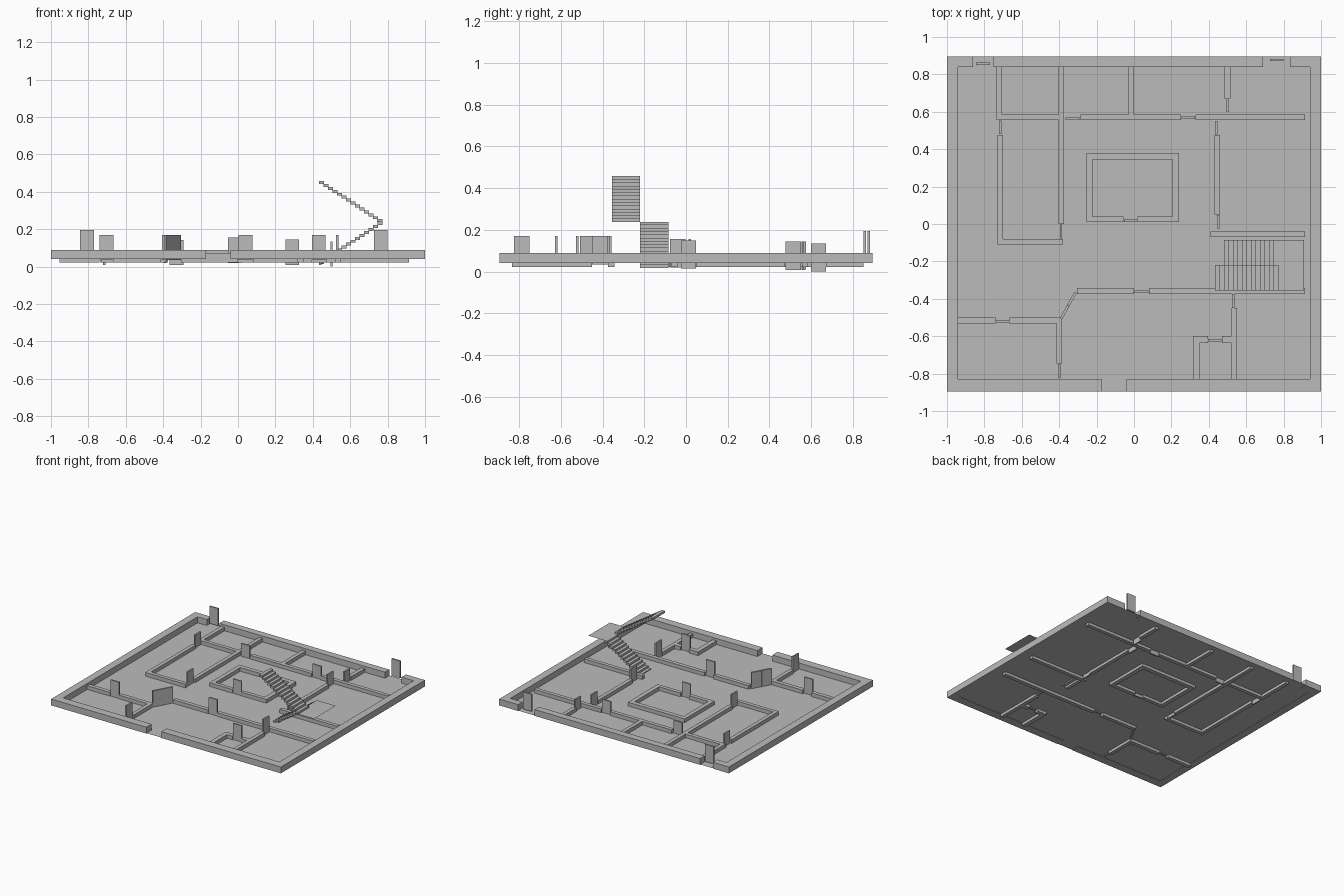
import bpy, bmesh, math
from mathutils import Matrix, Vector

grey = bpy.data.materials.new("plain grey")
grey.diffuse_color = (0.5, 0.5, 0.5, 1)


def finish(name, bm):
    me = bpy.data.meshes.new(name)
    bm.to_mesh(me)
    bm.free()
    me.materials.append(grey)
    ob = bpy.data.objects.new(name, me)
    bpy.context.collection.objects.link(ob)
    return ob


def add_box(bm, x0, x1, y0, y1, z0, z1):
    m = Matrix.Translation(((x0 + x1) / 2, (y0 + y1) / 2, (z0 + z1) / 2))
    bmesh.ops.create_cube(bm, size=1, matrix=m @ Matrix.Diagonal((x1 - x0, y1 - y0, z1 - z0, 1)))


def boxes(name, rects, z0, z1):
    bm = bmesh.new()
    for r in rects:
        add_box(bm, *r, z0, z1)
    return finish(name, bm)


def sheet(name, x0, x1, y0, y1, z):
    bm = bmesh.new()
    bm.faces.new([bm.verts.new(p) for p in ((x0, y0, z), (x1, y0, z), (x1, y1, z), (x0, y1, z))])
    return finish(name, bm)


def extruded(name, outline, z0, z1):
    bm = bmesh.new()
    face = bm.faces.new([bm.verts.new((x, y, z0)) for x, y in outline])
    top = bmesh.ops.extrude_face_region(bm, geom=[face])["geom"]
    bmesh.ops.translate(bm, vec=(0, 0, z1 - z0), verts=[v for v in top if isinstance(v, bmesh.types.BMVert)])
    bmesh.ops.recalc_face_normals(bm, faces=bm.faces)
    return finish(name, bm)


# Floor sheet
sheet("floor", -1, 1, -0.895, 0.895, 0.043)

# Outer walls: three runs separated by the entrance and two rear openings
Y, N, S = 0.895, 0.84, -0.83
extruded("outer_wall_left", [(-0.17, -Y), (-0.17, S), (-0.94, S), (-0.94, N), (-0.86, N),
                             (-0.86, Y), (-1, Y), (-1, -Y)], 0.04, 0.09)
extruded("outer_wall_right", [(-0.04, -Y), (1, -Y), (1, Y), (0.835, Y), (0.835, N),
                              (0.94, N), (0.94, S), (-0.04, S)], 0.04, 0.09)
extruded("outer_wall_back", [(-0.75, N), (0.69, N), (0.69, Y), (-0.75, Y)], 0.04, 0.09)

# Room walls, each given as x0, x1, y0, y1
ZB, ZT = 0.022, 0.072
boxes("rear_room_walls", [
    (-0.735, -0.405, 0.555, 0.585), (-0.285, 0.25, 0.555, 0.585), (0.33, 0.915, 0.555, 0.585),
    (-0.735, -0.705, 0.585, 0.85), (-0.03, 0.0, 0.585, 0.85), (0.485, 0.515, 0.67, 0.85)], ZB, ZT)
boxes("left_room_walls", [
    (-0.73, -0.70, -0.11, 0.475), (-0.70, -0.38, -0.11, -0.08), (-0.405, -0.375, 0.0, 0.85)], ZB, ZT)
boxes("right_room_walls", [
    (0.43, 0.46, 0.05, 0.475), (0.41, 0.915, -0.07, -0.04)], ZB, ZT)
boxes("courtyard_walls", [
    (-0.255, -0.222, 0.01, 0.38), (0.205, 0.24, 0.01, 0.38), (-0.222, 0.205, 0.345, 0.38),
    (-0.222, -0.055, 0.01, 0.04), (0.02, 0.205, 0.01, 0.04)], ZB, ZT)
boxes("front_room_walls", [
    (-0.305, 0.0, -0.373, -0.342), (0.08, 0.915, -0.373, -0.342),
    (-0.955, -0.74, -0.532, -0.50), (-0.665, -0.385, -0.532, -0.50), (-0.415, -0.385, -0.745, -0.532),
    (0.52, 0.55, -0.835, -0.45), (0.315, 0.35, -0.835, -0.60),
    (0.35, 0.395, -0.635, -0.60), (0.47, 0.52, -0.635, -0.60)], ZB, ZT)

# Doors: centre x, centre y, top height, turn in degrees
for i, (x, y, top, turn) in enumerate([
        (-0.807, 0.857, 0.195, 0), (0.763, 0.877, 0.195, 0), (-0.703, -0.522, 0.17, 0),
        (-0.4, -0.787, 0.17, 90), (-0.328, 0.563, 0.143, 0), (-0.017, 0.018, 0.155, 0),
        (0.04, -0.362, 0.17, 0), (0.29, 0.568, 0.145, 0), (0.432, -0.622, 0.17, 0),
        (0.5, 0.635, 0.135, 90), (0.53, -0.412, 0.17, 90), (0.45, 0.012, 0.15, 90),
        (0.44, 0.515, 0.143, 90), (-0.715, 0.517, 0.145, 90), (-0.39, -0.04, 0.155, 90)]):
    ob = boxes("door_%d" % (i + 1), [(-0.037, 0.037, -0.006, 0.006)], top - 0.135, top)
    ob.location = (x, y, 0)
    ob.rotation_euler.z = math.radians(turn)

# Slanted double door across the corner
a, b = Vector((-0.39, -0.505, 0)), Vector((-0.312, -0.365, 0))
ob = boxes("slanted_double_door", [(-0.08, -0.001, -0.007, 0.007), (0.001, 0.08, -0.007, 0.007)], 0.035, 0.17)
ob.location = (a + b) / 2
ob.rotation_euler.z = math.atan2(b.y - a.y, b.x - a.x)


# Two flights of separate steps meeting at a thin landing
def flight(name, x, dx, y0, y1, z, dz, count):
    bm = bmesh.new()
    for i in range(count):
        c = x + (i + 0.5) * dx
        add_box(bm, c - 0.0135, c + 0.0135, y0, y1, z + i * dz, z + (i + 1) * dz)
    finish(name, bm)


flight("lower_stairs", 0.435, 0.024, -0.22, -0.085, 0.018, 0.0157, 14)
flight("upper_stairs", 0.77, -0.024, -0.355, -0.22, 0.238, 0.0157, 14)
sheet("stair_landing", 0.77, 0.91, -0.355, -0.085, 0.238)
